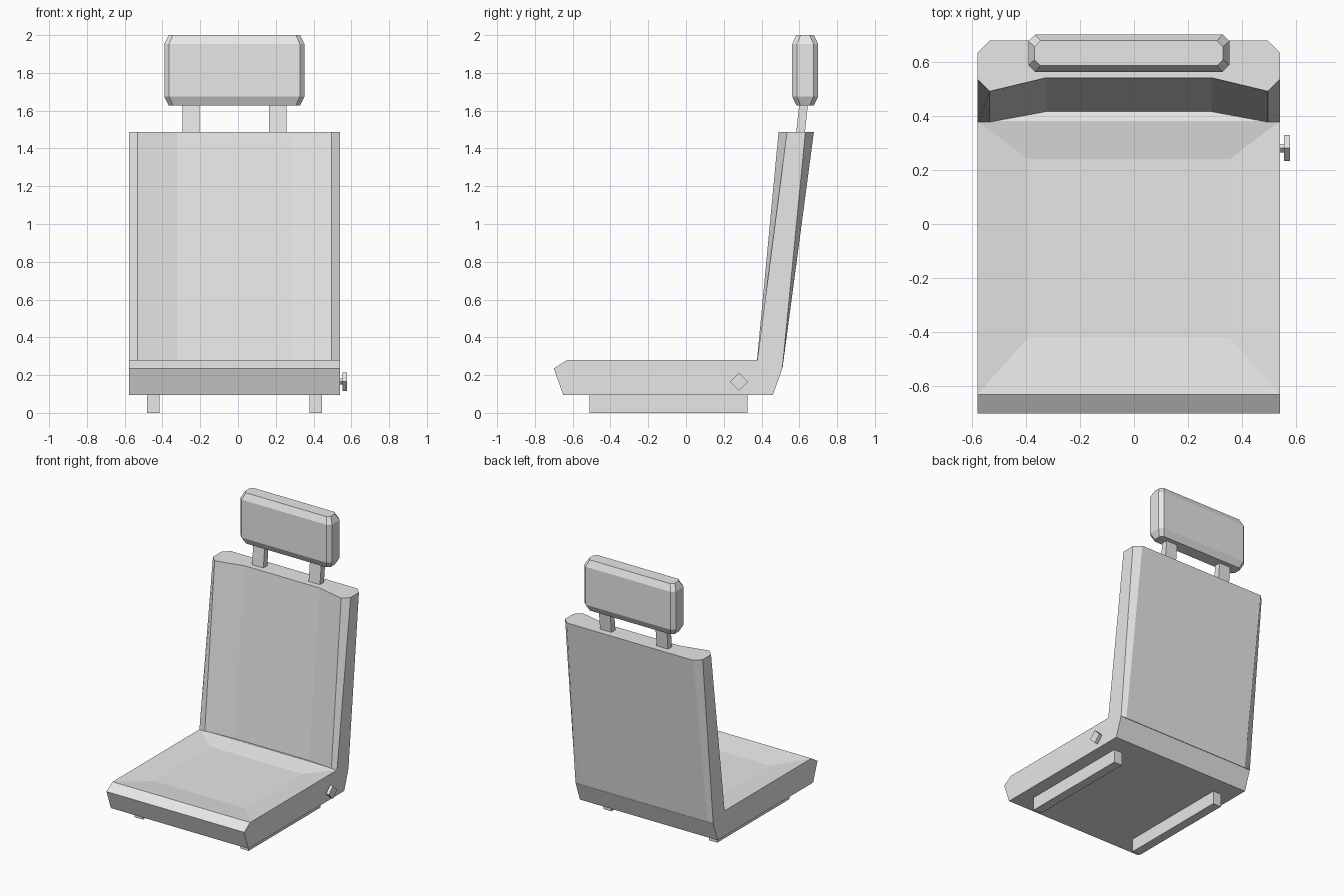
import bpy

if "Cube" in bpy.data.objects:
    bpy.data.objects.remove(bpy.data.objects["Cube"], do_unlink=True)

grey = bpy.data.materials.new("light_grey")
grey.use_nodes = True
grey.diffuse_color = (0.8, 0.8, 0.8, 1)
grey.node_tree.nodes["Principled BSDF"].inputs["Base Color"].default_value = (0.8, 0.8, 0.8, 1)

MID = -0.019   # centre line of the seat
HALF = 0.559   # half width of the seat


def loft(name, rings):
    """Closed solid through equal-length rings of 3D points."""
    n = len(rings[0])
    verts = [p for ring in rings for p in ring]
    faces = [tuple(reversed(range(n))), tuple(range(len(verts) - n, len(verts)))]
    for k in range(len(rings) - 1):
        for i in range(n):
            j = (i + 1) % n
            faces.append((k * n + i, k * n + j, k * n + n + j, k * n + n + i))
    mesh = bpy.data.meshes.new(name)
    mesh.from_pydata(verts, [], faces)
    mesh.materials.append(grey)
    obj = bpy.data.objects.new(name, mesh)
    bpy.context.collection.objects.link(obj)
    return obj


def rect(x0, x1, y0, y1, z):
    return [(x0, y0, z), (x1, y0, z), (x1, y1, z), (x0, y1, z)]


def mirrored(right_half, z):
    """Ring from its +x half, listed front to back."""
    right = [(MID + x, y, z) for x, y in right_half]
    left = [(MID - x, y, z) for x, y in reversed(right_half)]
    return right + left


def octagon(half, y0, y1, cut, z):
    return mirrored([(half - cut, y0), (half, y0 + cut),
                     (half, y1 - cut), (half - cut, y1)], z)


def diamond(x, r):
    y, z = 0.28, 0.165
    return [(x, y - r, z), (x, y, z - r), (x, y + r, z), (x, y, z + r)]


# Cushion with a shallow dished top
left, right = MID - HALF, MID + HALF
loft("seat_cushion", [
    rect(left, right, -0.65, 0.46, 0.095),
    rect(left, right, -0.70, 0.51, 0.235),
    rect(left, right, -0.63, 0.38, 0.28),
    rect(MID - 0.373, MID + 0.373, -0.42, 0.24, 0.255),
])

# Leaning backrest, hollowed in front, with edges that bevel toward the top
edge = HALF - 0.045
loft("backrest", [
    mirrored([(0.305, 0.412), (edge, 0.372), (HALF, 0.372),
              (HALF, 0.51), (edge, 0.511)], 0.237),
    mirrored([(0.305, 0.54), (edge, 0.49), (HALF, 0.535),
              (HALF, 0.632), (edge, 0.677)], 1.487),
])

# Headrest
loft("headrest", [
    octagon(0.348, 0.585, 0.677, 0.022, 1.628),
    octagon(0.371, 0.562, 0.70, 0.025, 1.675),
    octagon(0.371, 0.562, 0.70, 0.025, 1.953),
    octagon(0.348, 0.585, 0.677, 0.022, 2.0),
])

# Headrest posts and floor rails
for side, s in (("right", -1), ("left", 1)):
    x = MID + s * 0.23
    loft(side + "_headrest_post", [
        rect(x - 0.046, x + 0.046, 0.58, 0.626, 1.45),
        rect(x - 0.046, x + 0.046, 0.602, 0.648, 1.66),
    ])
    x = MID + s * 0.43
    loft(side + "_floor_rail", [
        rect(x - 0.033, x + 0.033, -0.51, 0.325, 0),
        rect(x - 0.033, x + 0.033, -0.51, 0.325, 0.1),
    ])

# Recliner knob on the left side
loft("knob_stem", [diamond(0.53, 0.016), diamond(0.56, 0.016)])
loft("knob", [diamond(0.553, 0.048), diamond(0.576, 0.048)])
